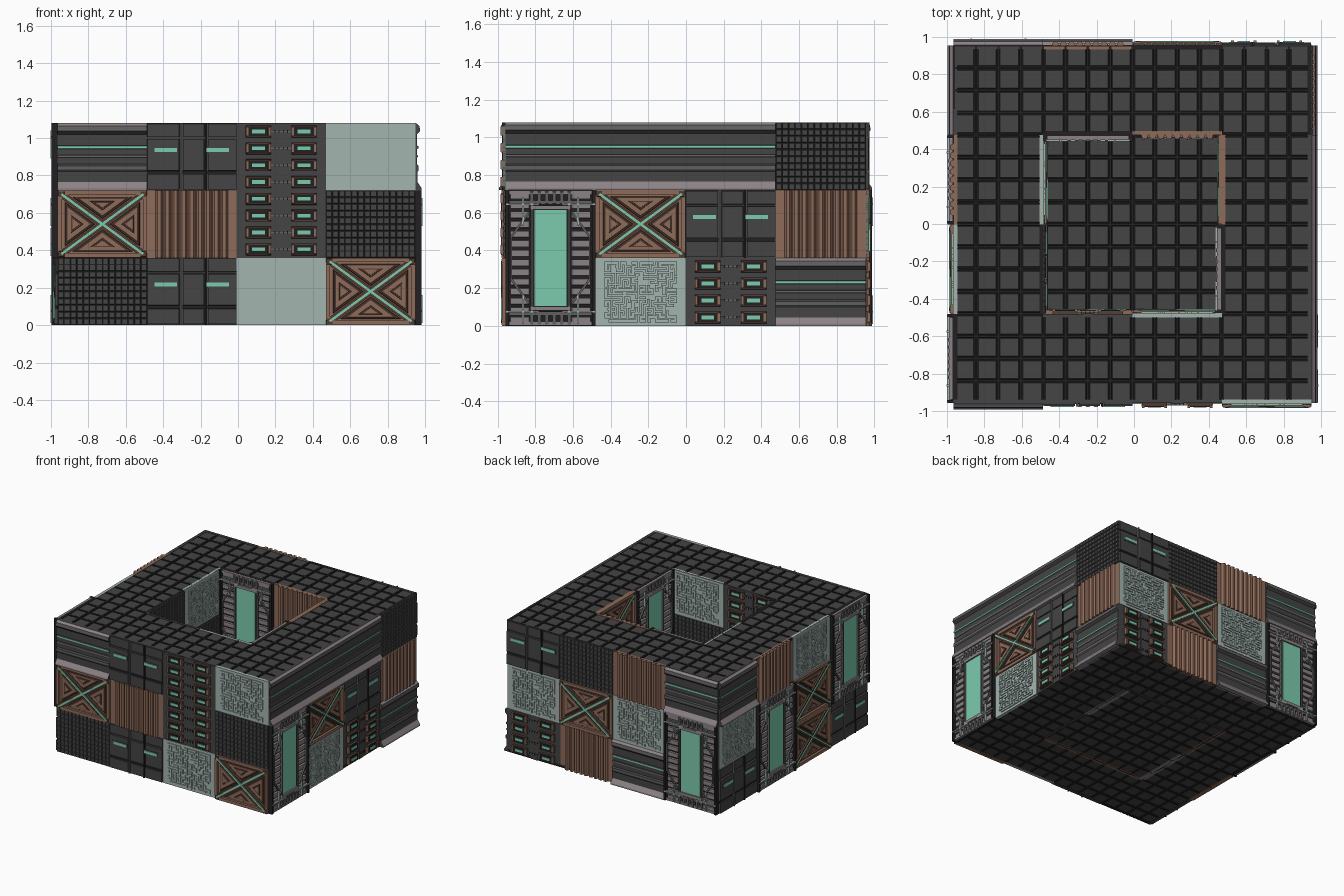
import bpy, bmesh, math, random
from mathutils import Matrix, Vector

if "Cube" in bpy.data.objects:
    bpy.data.objects.remove(bpy.data.objects["Cube"])

P, H = 0.478, 0.36            # wall module width and height
CX, CY = -0.008, -0.002       # centre of the ring

COLORS = {"dark": (.058, .058, .06), "black": (.016, .014, .015), "grey": (.26, .225, .235),
          "brown": (.27, .145, .10), "umber": (.085, .045, .033), "pale": (.37, .46, .43),
          "teal": (.20, .60, .42), "steel": (.12, .118, .12)}
MATS, IDX = [], {}
for i, (n, c) in enumerate(COLORS.items()):
    m = bpy.data.materials.new(n)
    m.diffuse_color = (*c, 1)
    m.use_nodes = True
    m.node_tree.nodes["Principled BSDF"].inputs["Base Color"].default_value = m.diffuse_color
    MATS.append(m)
    IDX[n] = i


class Panel:
    """Local space: u right, v up, w outward (-y)."""
    def __init__(self):
        self.bm = bmesh.new()

    def prism(self, pts, w0, w1, mat, taper=1.0):
        cu = sum(p[0] for p in pts) / len(pts)
        cv = sum(p[1] for p in pts) / len(pts)
        a = [self.bm.verts.new((u, -w0, v)) for u, v in pts]
        b = [self.bm.verts.new((cu + (u - cu) * taper, -w1, cv + (v - cv) * taper)) for u, v in pts]
        n = len(pts)
        fs = [self.bm.faces.new(a), self.bm.faces.new(b)]
        fs += [self.bm.faces.new((a[k], a[(k + 1) % n], b[(k + 1) % n], b[k])) for k in range(n)]
        for f in fs:
            f.material_index = IDX[mat]

    def box(self, u0, u1, v0, v1, w0, w1, mat, taper=1.0):
        self.prism([(u0, v0), (u1, v0), (u1, v1), (u0, v1)], w0, w1, mat, taper)

    def bar(self, p, q, width, w0, w1, mat):
        p, q = Vector(p), Vector(q)
        d = (q - p).normalized() * width / 2
        n = Vector((-d.y, d.x))
        self.prism([tuple(x) for x in (p - n, q - n, q + n, p + n)], w0, w1, mat)

    def sweep(self, prof, length):
        """Profile of (w, v, material of next segment) run along u."""
        a = [self.bm.verts.new((0, -w, v)) for w, v, _ in prof]
        b = [self.bm.verts.new((length, -w, v)) for w, v, _ in prof]
        n = len(prof)
        self.bm.faces.new(a)
        self.bm.faces.new(b)
        for k in range(n):
            f = self.bm.faces.new((a[k], a[(k + 1) % n], b[(k + 1) % n], b[k]))
            f.material_index = IDX[prof[k][2]]

    def mesh(self, name):
        bmesh.ops.recalc_face_normals(self.bm, faces=self.bm.faces[:])
        me = bpy.data.meshes.new(name)
        self.bm.to_mesh(me)
        self.bm.free()
        for m in MATS:
            me.materials.append(m)
        return me


def trim():            # long moulding with teal light line
    p = Panel()
    p.sweep([(-.02, 0, "grey"), (.034, 0, "grey"), (.034, .012, "grey"), (.012, .045, "dark"),
             (.012, .10, "steel"), (.018, .108, "steel"), (.018, .13, "dark"), (.008, .14, "dark"),
             (.008, .175, "grey"), (.014, .178, "grey"), (.014, .186, "dark"), (.008, .19, "dark"),
             (.008, .222, "teal"), (.016, .224, "teal"), (.016, .237, "dark"), (.008, .24, "dark"),
             (.008, .30, "dark"), (.026, .318, "steel"), (.022, .345, "grey"), (.004, .36, "dark"),
             (-.02, .36, "dark")], P)
    return p


def lamp():            # twin lamp panel with centre rods
    p = Panel()
    p.box(0, P, 0, H, -.02, .0, "dark")
    for a, b in ((.0, .36), (.40, .64), (.68, 1)):
        p.box(a * P, b * P, .105, .275, 0, .014, "dark", .985)
        p.box(a * P, b * P, .005, .088, 0, .016, "dark", .985)
        p.box(a * P, b * P, .285, .357, 0, .009, "dark", .985)
    p.box(0, P, .088, .105, 0, .005, "black")
    for u in (.38, .66):
        p.box(u * P - .005, u * P + .005, 0, H, 0, .018, "steel" if u < .5 else "black")
    for u in (.21, .79):
        p.box(u * P - .068, u * P + .068, .198, .236, 0, .016, "dark")
        p.box(u * P - .06, u * P + .06, .206, .228, 0, .020, "teal")
    return p


def rack():            # two columns of small modules
    p = Panel()
    p.box(0, P, 0, H, -.02, 0, "dark")
    p.box(.44 * P, .56 * P, 0, H, 0, .004, "dark")
    for r in range(4):
        v = .045 + r * .09
        p.box(.38 * P, .62 * P, v - .004, v + .004, 0, .008, "steel")
        for k in range(4):
            u = (.43 + k * .047) * P
            p.box(u - .003, u + .003, v - .007, v + .007, 0, .011, "black")
        for s in (.245, .755):
            u = s * P
            p.box(u - .067, u + .067, v - .032, v + .032, 0, .016, "umber", .95)
            p.box(u - .055, u + .055, v - .024, v + .024, .016, .020, "black")
            p.box(u - .034, u + .034, v - .010, v + .010, .02, .024, "teal")
            for e in (-.06, .06):
                p.box(u + e - .008, u + e + .008, v - .026, v + .026, .012, .026, "brown", .9)
    return p


def circuit():         # pale panel with raised maze traces
    p = Panel()
    p.box(0, P, 0, H, -.02, .004, "pale")
    rng = random.Random(4)
    nu, nv, s = 19, 16, .0205
    u0, v0, used = .045, .016, set()
    for _ in range(130):
        c = (rng.randrange(nu), rng.randrange(nv))
        if c in used:
            continue
        for step in range(rng.randint(4, 11)):
            used.add(c)
            x, y = u0 + c[0] * s, v0 + c[1] * s
            p.box(x + .003, x + s - .003, y + .003, y + s - .003, .004, .012, "pale")
            opts = [(c[0] + a, c[1] + b) for a, b in ((1, 0), (-1, 0), (0, 1), (0, -1))]
            opts = [o for o in opts if o not in used and 0 <= o[0] < nu and 0 <= o[1] < nv]
            if not opts:
                break
            o = rng.choice(opts)
            mx, my = x + s / 2 + (o[0] - c[0]) * s / 2, y + s / 2 + (o[1] - c[1]) * s / 2
            a, b = (.003, s / 2 - .003) if o[0] != c[0] else (s / 2 - .003, .003)
            p.box(mx - a, mx + a, my - b, my + b, .004, .012, "pale")
            c = o
    return p


def crate():           # brown panel with crossed teal braces
    p = Panel()
    p.box(0, P, 0, H, -.02, 0, "brown")
    for a in ((0, P, 0, .024), (0, P, H - .024, H), (0, .022, .024, H - .024), (P - .022, P, .024, H - .024)):
        p.box(*a, 0, .018, "brown", .985)
    c, k = (P / 2, H / 2), [(.02, .02), (P - .02, .02), (P - .02, H - .02), (.02, H - .02)]
    for i in range(4):
        tri = [k[i], k[(i + 1) % 4], c]
        g = [sum(t[j] for t in tri) / 3 for j in (0, 1)]
        for sc, w0, w1, m in ((.74, 0, .008, "umber"), (.62, .008, .011, "brown"), (.30, .011, .018, "umber"), (.2, .018, .02, "brown")):
            p.prism([(g[0] + (t[0] - g[0]) * sc, g[1] + (t[1] - g[1]) * sc) for t in tri], w0, w1, m, .94)
    for i in (0, 1):
        p.bar(k[i], k[i + 2], .036, 0, .017 + i * .001, "umber")
        p.bar(k[i], k[i + 2], .013, .01, .024 + i * .001, "teal")
    for u, v in k:
        p.box(u - .018, u + .018, v - .018, v + .018, 0, .022, "umber", .8)
    return p


def ribbed():          # vertical half-round ribs
    p = Panel()
    p.box(0, P, 0, H, -.02, 0, "brown")
    for r in range(9):
        u = .065 + r * .0435
        for half, w0, w1, t in ((.019, 0, .011, .84), (.016, .011, .021, .55)):
            a = [p.bm.verts.new((u + s * half * q, -w, v)) for s, q, w in
                 ((-1, 1, w0), (1, 1, w0), (1, t, w1), (-1, t, w1)) for v in (0, H)]
            for q in ((0, 2, 3, 1), (2, 4, 5, 3), (4, 6, 7, 5), (6, 0, 1, 7), (0, 2, 4, 6), (1, 3, 5, 7)):
                p.bm.faces.new([a[j] for j in q]).material_index = IDX["brown"]
    return p


def tiled():           # fine dark tile mesh
    p = Panel()
    p.box(0, P, 0, H, -.02, .002, "black")
    nu, nv = 14, 10
    for i in range(nu):
        for j in range(nv):
            p.box(i * P / nu + .001, (i + 1) * P / nu - .001, j * H / nv + .0015, (j + 1) * H / nv - .0015,
                  .002, .010, "dark", .86)
    return p


def door():            # double-height framed teal door
    p = Panel()
    D, m = 2 * H, P / 2
    p.box(0, P, 0, D, -.02, .006, "black")
    p.box(m - .095, m + .095, .08, D - .08, .006, .018, "black")
    p.box(m - .085, m + .085, .105, D - .105, .018, .022, "teal")
    for v in (.092, D - .092):
        p.box(m - .11, m + .11, v - .012, v + .012, .006, .032, "grey", .97)
    for v in (.012, .065, D - .065, D - .012):
        p.box(.02, P - .02, v - .01, v + .01, .006, .026, "grey" if v in (.012, D - .012) else "steel")
    for k in range(6):
        u = m - .10 + k * .04
        for v in (.04, D - .04):
            p.box(u - .01, u + .01, v - .035, v + .035, .006, .031, "steel", .9)
    for s in (-1, 1):
        x = lambda d: m + s * d
        b = lambda d0, d1, *r: p.box(min(x(d0), x(d1)), max(x(d0), x(d1)), *r)
        b(.222, .239, 0, D, .006, .034, "black")
        b(.094, .104, .08, D - .08, .006, .030, "steel")
        for k in range(14):       # stacked slats
            v = .03 + k * .0508
            b(.11, .215, v - .018, v + .018, .006, .022, "grey", .93)
        for v0, v1 in ((.12, .25), (D - .12, D - .25)):
            p.bar((x(.115), v0), (x(.21), v1), .012, .02, .034, "steel")
        b(.203, .213, .25, D - .25, .02, .034, "steel")
        for v in (.075, D - .075):
            b(.06, .235, v - .005, v + .005, .02, .036, "pale")
        for v in (.10, D - .10):
            b(.14, .15, v - .09, v + .06, .02, .038, "pale")
    return p


KINDS = {"A": ("trim", trim), "B": ("lamp", lamp), "C": ("rack", rack), "D": ("circuit", circuit),
         "E": ("crate", crate), "F": ("ribbed", ribbed), "G": ("tiled", tiled), "H": ("door", door)}
MESH = {k: f().mesh(n + "_panel") for k, (n, f) in KINDS.items()}


def wall(name, rows, deg, u0, y):
    rot = Matrix.Translation((CX, CY, 0)) @ Matrix.Rotation(math.radians(deg), 4, 'Z')
    for r, row in enumerate(rows):
        for c, k in enumerate(row):
            if k == ".":           # covered by the door below
                continue
            ob = bpy.data.objects.new(f"{name}_{KINDS[k][0]}_panel", MESH[k])
            ob.matrix_world = rot @ Matrix.Translation((u0 + c * P, y, (2 - r) * H))
            bpy.context.collection.objects.link(ob)


# outer walls, each read left to right from outside, top row first
for name, deg, rows in (("front", 0, ("ABCD", "EFCG", "GBDE")), ("right", 90, ("AAAG", ".EBF", "HDCA")),
                        ("back", 180, ("BGFA", "DED.", "CFAH")), ("left", 270, ("AFD.", "D.EH", "BHEB"))):
    wall(name, rows, deg, -2 * P, -2 * P)
# courtyard walls, read from inside
for name, deg, rows in (("court_back", 0, (".F", "HD", "BC")), ("court_left", 90, ("GD", "BG", "AE")),
                        ("court_front", 180, ("DC", "GC", "EE")), ("court_right", 270, ("E.", "DH", "AB"))):
    wall(name, rows, deg, -P, P)


def deck(name, z, up, keep):
    """Tiled plane with raised bars; w axis is turned to point up or down."""
    p = Panel()
    s = P / 4
    for i in range(-8, 8):
        for j in range(-8, 8):
            inner = -4 <= i < 4 and -4 <= j < 4
            if not keep(inner):
                continue
            u, v = i * s, j * s
            p.box(u, u + s, v, v + s, -.012, 0, "black")
            p.box(u + .010, u + s - .010, v + .010, v + s - .010, 0, .007, "dark", .95)
            for a in ((u, u + .006, v, v + s), (u + s - .006, u + s, v, v + s),
                      (u + .006, u + s - .006, v, v + .006), (u + .006, u + s - .006, v + s - .006, v + s)):
                p.box(*a, 0, .010, "black")
    ob = bpy.data.objects.new(name, p.mesh(name))
    ob.matrix_world = Matrix.Translation((CX, CY, z)) @ Matrix.Rotation(math.radians(-90 if up else 90), 4, 'X')
    bpy.context.collection.objects.link(ob)


deck("roof_ring", 1.07, True, lambda inner: not inner)
deck("courtyard_floor", .022, True, lambda inner: inner)
deck("underside", .010, False, lambda inner: True)
